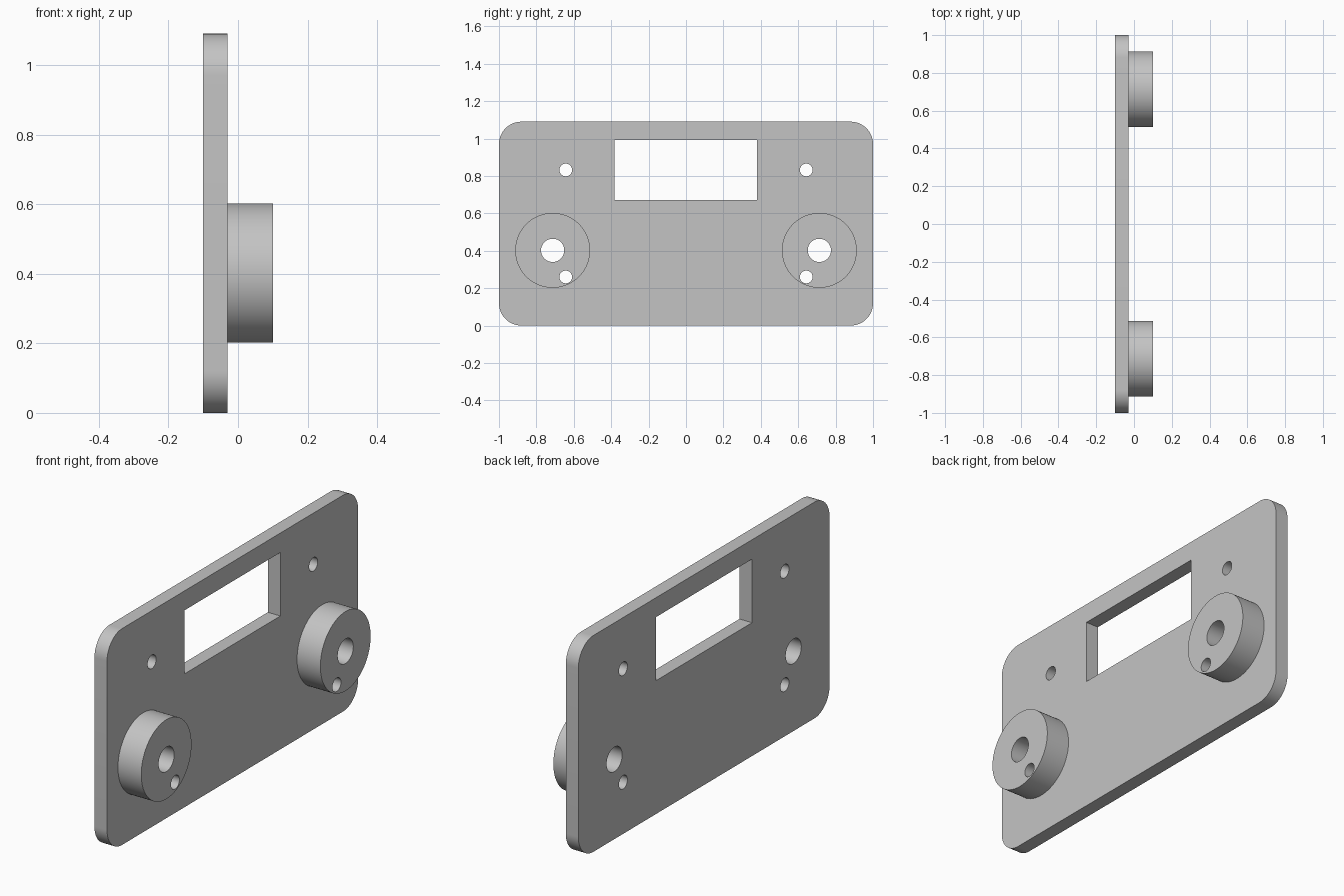
import bpy, bmesh, math
from mathutils import Matrix, Vector

cube = bpy.data.objects.get("Cube")
if cube:
    bpy.data.objects.remove(cube, do_unlink=True)

grey = bpy.data.materials.new("light grey")
grey.use_nodes = True
colour = (0.55, 0.55, 0.55, 1)
grey.diffuse_color = colour
grey.node_tree.nodes["Principled BSDF"].inputs["Base Color"].default_value = colour

BACK, FACE, BOSS = -0.10, -0.03, 0.10   # x of panel back, panel face, boss face
HEIGHT = 1.09
BOSS_Y, BOSS_Z = 0.713, 0.402


def add_disc(bm, y, z, radius, x0, x1, sides=64):
    """Cylinder along x."""
    place = Matrix.Translation(((x0 + x1) / 2, y, z)) @ Matrix.Rotation(math.pi / 2, 4, 'Y')
    bmesh.ops.create_cone(bm, cap_ends=True, segments=sides, radius1=radius,
                          radius2=radius, depth=x1 - x0, matrix=place)


def add_box(bm, low, high):
    low, high = Vector(low), Vector(high)
    place = Matrix.Translation((low + high) / 2) @ Matrix.Diagonal((*(high - low), 1))
    return bmesh.ops.create_cube(bm, size=1, matrix=place)["verts"]


def make_object(name, bm):
    mesh = bpy.data.meshes.new(name)
    bm.to_mesh(mesh)
    bm.free()
    mesh.materials.append(grey)
    obj = bpy.data.objects.new(name, mesh)
    bpy.context.collection.objects.link(obj)
    return obj


# Cutter: display window, shaft holes and screw holes
bm = bmesh.new()
add_box(bm, (-0.3, -0.383, 0.672), (0.3, 0.38, 0.992))
for side in (-1, 1):
    add_disc(bm, side * BOSS_Y, BOSS_Z, 0.062, -0.3, 0.3)
    for z in (0.26, 0.832):
        add_disc(bm, side * 0.643, z, 0.034, -0.3, 0.3, 40)
holes = make_object("hole_cutter", bm)
holes.hide_render = True

# Panel with rounded corners
bm = bmesh.new()
add_box(bm, (BACK, -1, 0), (FACE, 1, HEIGHT))
corners = [e for e in bm.edges if abs(e.verts[0].co.x - e.verts[1].co.x) > 0.01]
bmesh.ops.bevel(bm, geom=corners, offset=0.12, segments=16, profile=0.5, affect='EDGES')
parts = [make_object("panel", bm)]

# Round bosses
for name, side in (("front_boss", -1), ("rear_boss", 1)):
    bm = bmesh.new()
    add_disc(bm, side * BOSS_Y, BOSS_Z, 0.2, FACE, BOSS, 96)
    parts.append(make_object(name, bm))

# Drill every part, then smooth the curved walls
for obj in parts:
    cut = obj.modifiers.new("holes", 'BOOLEAN')
    cut.operation = 'DIFFERENCE'
    cut.solver = 'EXACT'
    cut.object = holes
    bpy.ops.object.select_all(action='DESELECT')
    obj.select_set(True)
    bpy.context.view_layer.objects.active = obj
    bpy.ops.object.modifier_apply(modifier=cut.name)
    bpy.ops.object.shade_smooth_by_angle(angle=math.radians(30))

bpy.data.objects.remove(holes, do_unlink=True)
